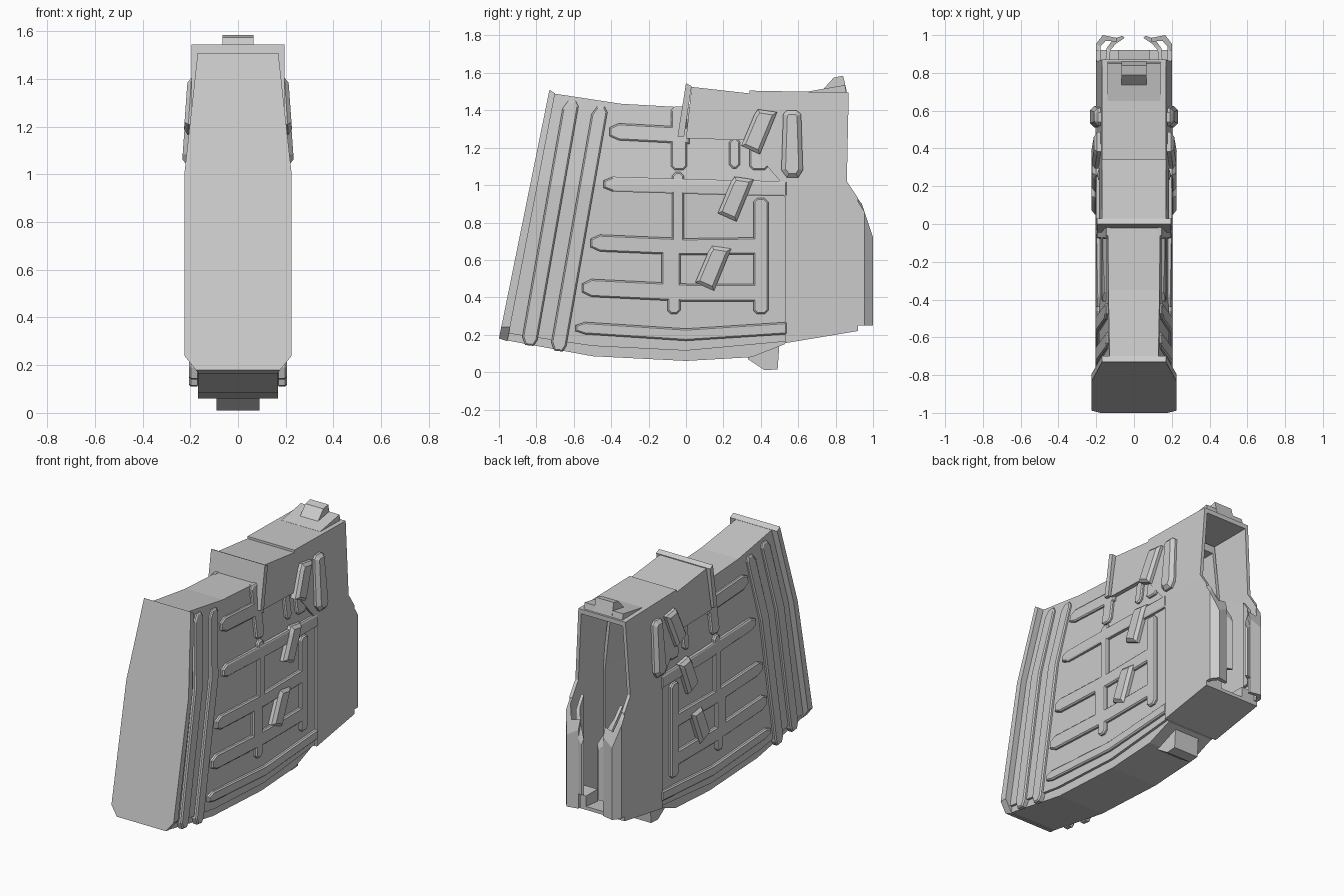
import bpy, bmesh

if "Cube" in bpy.data.objects:
    bpy.data.objects.remove(bpy.data.objects["Cube"], do_unlink=True)

grey = bpy.data.materials.new("light_grey")
grey.use_nodes = True
COL = (0.6, 0.6, 0.6, 1)
grey.diffuse_color = COL
grey.node_tree.nodes["Principled BSDF"].inputs["Base Color"].default_value = COL

FRONT = (0.185, 0.128)   # half width low down, half width at the top
REAR = (0.2, 0.17)
PLATE = (0.225, 0.17)


def make_object(name, bm, mirror=False):
    bmesh.ops.recalc_face_normals(bm, faces=bm.faces)
    mesh = bpy.data.meshes.new(name)
    bm.to_mesh(mesh)
    bm.free()
    mesh.materials.append(grey)
    ob = bpy.data.objects.new(name, mesh)
    bpy.context.collection.objects.link(ob)
    if mirror:
        mod = ob.modifiers.new("mirror", 'MIRROR')
        mod.use_mirror_merge = False
    return ob


def solid(name, pts, x0, x1, taper=(1, 1), bevel=0, mirror=False, foot=0):
    """Side profile (y, z) extruded along x, narrowed above z = 1."""
    bm = bmesh.new()
    face = bm.faces.new([bm.verts.new((x0, y, z)) for y, z in pts])
    grown = bmesh.ops.extrude_face_region(bm, geom=[face])["geom"]
    for v in grown:
        if isinstance(v, bmesh.types.BMVert):
            v.co.x = x1
    if bevel:
        edges = [e for e in bm.edges if all(abs(v.co.x - x1) < 1e-5 for v in e.verts)]
        bmesh.ops.bevel(bm, geom=edges, offset=bevel, segments=1, affect='EDGES')
    for cut in (1.0, 0.24) if foot else (1.0,):
        bmesh.ops.bisect_plane(bm, geom=bm.verts[:] + bm.edges[:] + bm.faces[:],
                               plane_co=(0, 0, cut), plane_no=(0, 0, 1))
    low, top = taper
    for v in bm.verts:
        side = low - max(0, v.co.z - 1) * 2 * (low - top)
        side -= foot * max(0, 0.24 - v.co.z)
        v.co.x *= side / low
    return make_object(name, bm, mirror)


def detail(name, pts, height=0.02, taper=FRONT, bevel=0.008):
    return solid(name, pts, taper[0] - 0.015, taper[0] + height, taper, bevel, True)


def carve(ob, cutters):
    for c in cutters:
        mod = ob.modifiers.new("hollow", 'BOOLEAN')
        mod.operation, mod.object, mod.solver = 'DIFFERENCE', c, 'EXACT'
    bpy.context.view_layer.update()
    graph = bpy.context.evaluated_depsgraph_get()
    mesh = bpy.data.meshes.new_from_object(ob.evaluated_get(graph))
    ob.modifiers.clear()
    ob.data = mesh


# Hollow shell, open at the back
front_body = solid("front_body", [
    (-0.97, 0.21), (-0.5, 0.14), (0, 0.115), (0.6, 0.17), (0.6, 1.45),
    (0, 1.415), (-0.35, 1.435), (-0.71, 1.49)], -0.185, 0.185, FRONT)
rear_body = solid("rear_body", [
    (0.53, 0.155), (0.92, 0.22), (0.92, 0.93), (0.86, 1.02), (0.87, 1.495),
    (0.34, 1.505), (0.34, 1.49), (0.03, 1.525), (0, 1.25), (0.32, 1.24),
    (0.46, 1.07), (0.53, 0.99)], -0.2, 0.2, REAR)
long_cutter = solid("long_cutter", [
    (-0.9, 0.25), (0, 0.16), (0.5, 0.2), (1.1, 0.26), (1.1, 1.4),
    (-0.66, 1.4)], -0.165, 0.165, (0.165, 0.108))
mouth_cutter = solid("mouth_cutter", [
    (0.56, 0.21), (1.1, 0.28), (1.1, 1.465), (0.56, 1.465)],
    -0.178, 0.178, (0.178, 0.148))
carve(front_body, [long_cutter])
carve(rear_body, [long_cutter, mouth_cutter])
for c in (long_cutter, mouth_cutter):
    bpy.data.objects.remove(c, do_unlink=True)

# Front plate, floor plate and cross collar
solid("front_plate", [(-1, 0.18), (-0.955, 0.165), (-0.7, 1.49), (-0.73, 1.51)],
      -0.225, 0.225, PLATE, foot=0.8)
solid("floor_plate", [
    (-0.96, 0.17), (-0.5, 0.085), (0, 0.06), (0.35, 0.08), (0.53, 0.15),
    (0.53, 0.2), (0, 0.13), (-0.5, 0.16), (-0.96, 0.23)], -0.168, 0.168)
solid("floor_catch", [(0.33, 0.07), (0.42, 0.01), (0.49, 0.015), (0.5, 0.16), (0.36, 0.16)],
      -0.09, 0.09)
solid("collar", [(-0.045, 1.26), (0, 1.545), (0.03, 1.53), (-0.01, 1.26)], -0.195, 0.195)

# Top ramp and catch at the back
solid("top_ramp", [(0.65, 1.48), (0.65, 1.5), (0.85, 1.535), (0.86, 1.48)], -0.14, 0.14)
solid("top_catch", [(0.72, 1.5), (0.74, 1.52), (0.79, 1.575), (0.84, 1.585), (0.86, 1.5)],
      -0.065, 0.065)

# Long slanted ribs behind the front plate
for i, (shift, drop) in enumerate([(0, 0), (0.155, 0.03)]):
    rib = [(-0.875, 0.19), (-0.86, 0.145), (-0.815, 0.14), (-0.795, 0.17),
           (-0.575, 1.42), (-0.59, 1.45), (-0.63, 1.45), (-0.66, 1.41)]
    detail(f"slanted_rib_{i + 1}", [(y + shift, z - drop) for y, z in rib])

# Pointed horizontal ribs: tip, then middle and end points with their thickness
def long_rib(name, tip, path, thick):
    y, z = tip
    h = thick / 2
    low = [(y + 0.05, z - h)] + [(a, b - h) for a, b in path]
    high = [(a, b + h) for a, b in reversed(path)] + [(y + 0.05, z + h)]
    detail(name, [(y, z - h / 2)] + low + high + [(y, z + h / 2)])

long_rib("upper_rib", (-0.41, 1.285), [(0.02, 1.265)], 0.09)
long_rib("middle_rib", (-0.44, 1.005), [(0.1, 0.99), (0.54, 0.98)], 0.08)
long_rib("centre_rib", (-0.51, 0.69), [(0, 0.67), (0.4, 0.675)], 0.09)
long_rib("lower_rib", (-0.555, 0.45), [(0, 0.425), (0.4, 0.425)], 0.095)
long_rib("bottom_rib", (-0.59, 0.235), [(0, 0.2), (0.54, 0.235)], 0.065)

# Upright ribs crossing them
uprights = {
    "top": (-0.08, 0.005, 1.08, 1.42),
    "middle": (-0.075, -0.01, 0.68, 1.07),
    "centre": (-0.13, -0.03, 0.42, 0.68),
    "stub": (-0.1, -0.03, 0.31, 0.44),
    "rear": (0.36, 0.44, 0.31, 0.93),
    "window": (0.23, 0.29, 1.09, 1.25),
    "short": (0.34, 0.44, 1.08, 1.25),
}
for key, (a, b, lo, hi) in uprights.items():
    c = 0.02
    detail(f"{key}_upright", [(a, lo + c), (a + c, lo), (b - c, lo), (b, lo + c),
                              (b, hi - c), (b - c, hi), (a + c, hi), (a, hi - c)])

# Three leaning lugs and an upright boss
lug = [(0.385, 1.405), (0.365, 1.375), (0.295, 1.21), (0.395, 1.165), (0.487, 1.39)]
for i, (dy, dz) in enumerate([(0, 0), (-0.125, -0.36), (-0.245, -0.73)]):
    detail(f"leaning_lug_{i + 1}", [(y + dy, z + dz) for y, z in lug],
           0.04, FRONT if i else REAR, 0.018)
detail("upright_boss", [(0.51, 1.08), (0.54, 1.04), (0.6, 1.04), (0.625, 1.08),
                        (0.615, 1.38), (0.59, 1.4), (0.54, 1.4), (0.52, 1.38)],
       0.038, REAR, 0.022)


# Curled rear flanges, plan outline (x, y) raised to a sloping top
def flange(name, plan, bottom, drop):
    bm = bmesh.new()
    face = bm.faces.new([bm.verts.new((x, y, bottom)) for x, y in plan])
    for v in bmesh.ops.extrude_face_region(bm, geom=[face])["geom"]:
        if isinstance(v, bmesh.types.BMVert):
            y = v.co.y
            v.co.z = (0.9 + (0.94 - y) * 1.3 if y < 0.94 else 0.9 - (y - 0.94) * 3) - drop
    bmesh.ops.triangulate(bm, faces=[f for f in bm.faces if len(f.verts) > 4])
    make_object(name, bm, True)

flange("outer_flange", [(0.2, 0.86), (0.2, 0.955), (0.165, 1), (0.09, 0.985),
                        (0.09, 0.965), (0.15, 0.97), (0.178, 0.94), (0.178, 0.86)], 0.25, 0)
flange("inner_lip", [(0.05, 0.985), (0.095, 0.955), (0.125, 0.92), (0.13, 0.87),
                     (0.15, 0.87), (0.145, 0.93), (0.11, 0.98), (0.06, 0.997)], 0.35, 0.05)
solid("rear_step", [(0.8, 0.22), (0.92, 0.23), (0.92, 0.31), (0.8, 0.31)], 0.08, 0.185,
      mirror=True)
